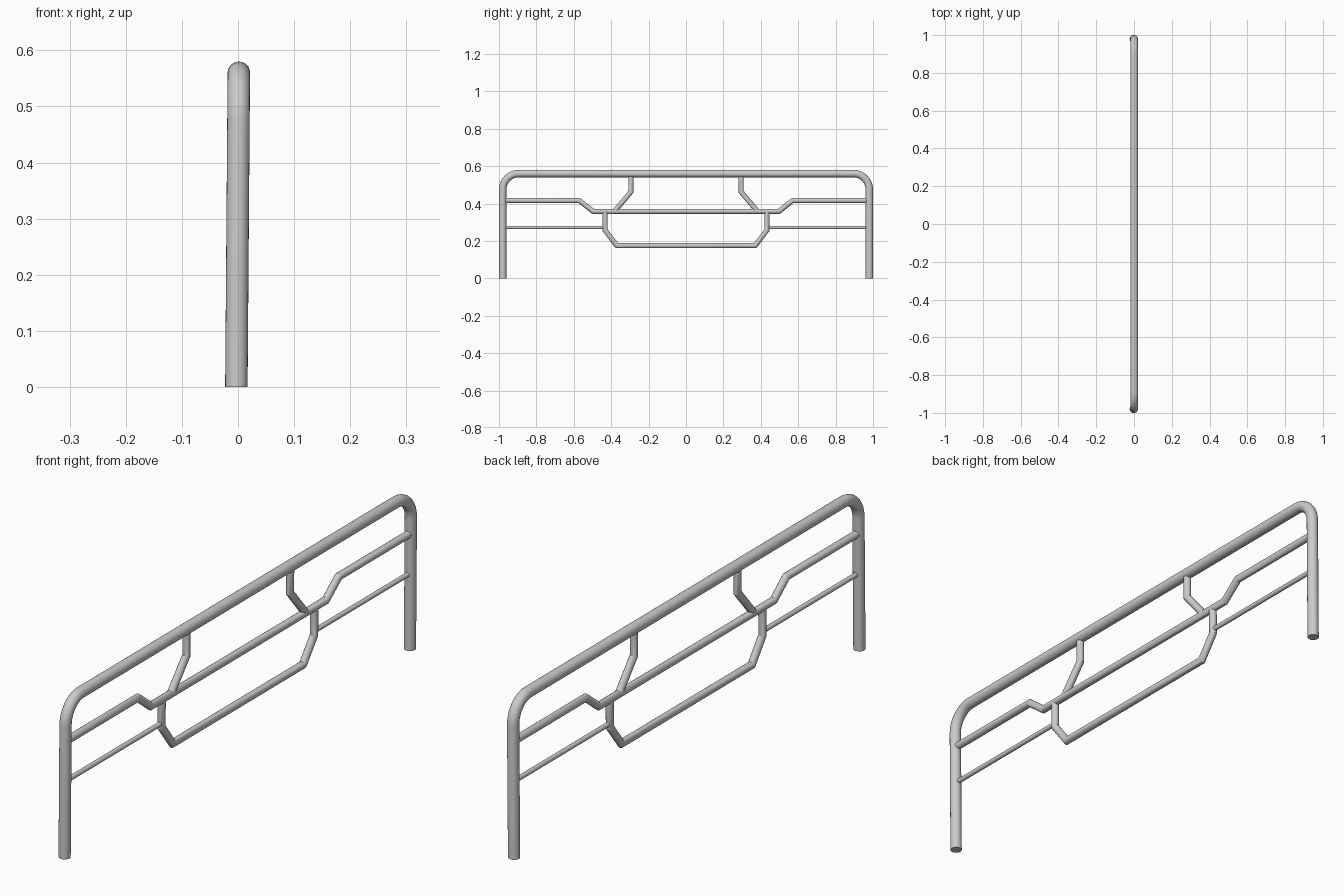
import bpy, bmesh
from math import sin, cos, pi
from mathutils import Vector

if "Cube" in bpy.data.objects:
    bpy.data.objects.remove(bpy.data.objects["Cube"])

SIDES = 24


def lean(z):
    # the whole frame tilts very slightly in x
    return -0.0029 + 0.0078 * z


def tube(name, path, radius):
    # round tube swept along a (y, z) path with mitred corners
    pts = [Vector(p) for p in path]
    bm = bmesh.new()
    rings = []
    for i, p in enumerate(pts):
        a = (p - pts[i - 1]).normalized() if i > 0 else None
        b = (pts[i + 1] - p).normalized() if i < len(pts) - 1 else None
        a, b = a or b, b or a
        t = (a + b).normalized()
        side = Vector((-t.y, t.x)) / t.dot(a)
        ring = []
        for k in range(SIDES):
            ang = 2 * pi * k / SIDES
            q = p + side * radius * cos(ang)
            ring.append(bm.verts.new((radius * sin(ang) + lean(q.y), q.x, q.y)))
        rings.append(ring)
    for r, s in zip(rings, rings[1:]):
        for k in range(SIDES):
            j = (k + 1) % SIDES
            bm.faces.new((r[k], r[j], s[j], s[k]))
    bm.faces.new(rings[0])
    bm.faces.new(rings[-1])
    bmesh.ops.recalc_face_normals(bm, faces=bm.faces)
    mesh = bpy.data.meshes.new(name)
    bm.to_mesh(mesh)
    bm.free()
    ob = bpy.data.objects.new(name, mesh)
    bpy.context.collection.objects.link(ob)
    bpy.ops.object.select_all(action='DESELECT')
    ob.select_set(True)
    bpy.context.view_layer.objects.active = ob
    bpy.ops.object.shade_smooth_by_angle(angle=0.55)
    return ob


def mirrored(half):
    # complete a left half path to the right
    return half + [(-y, z) for y, z in reversed(half)]


# outer hoop: legs, rounded corners, top rail
R = 0.085
corner = [(-0.98 + R - R * cos(a), 0.56 - R + R * sin(a))
          for a in (pi / 2 * i / 8 for i in range(9))]
tube("outer_frame", mirrored([(-0.98, 0.0)] + corner), 0.02)

# stepped middle rail
tube("middle_rail", mirrored([(-0.975, 0.416), (-0.57, 0.416), (-0.497, 0.358)]), 0.0135)

# dropped lower loop
tube("lower_loop", mirrored([(-0.433, 0.358), (-0.433, 0.258), (-0.37, 0.175)]), 0.0135)

# paired thin bars and upper braces
for s, label in ((-1, "left"), (1, "right")):
    tube("thin_bar_" + label, [(s * 0.975, 0.272), (s * 0.433, 0.272)], 0.0085)
    tube("upper_brace_" + label,
         [(s * 0.294, 0.555), (s * 0.294, 0.463), (s * 0.382, 0.358)], 0.0135)
